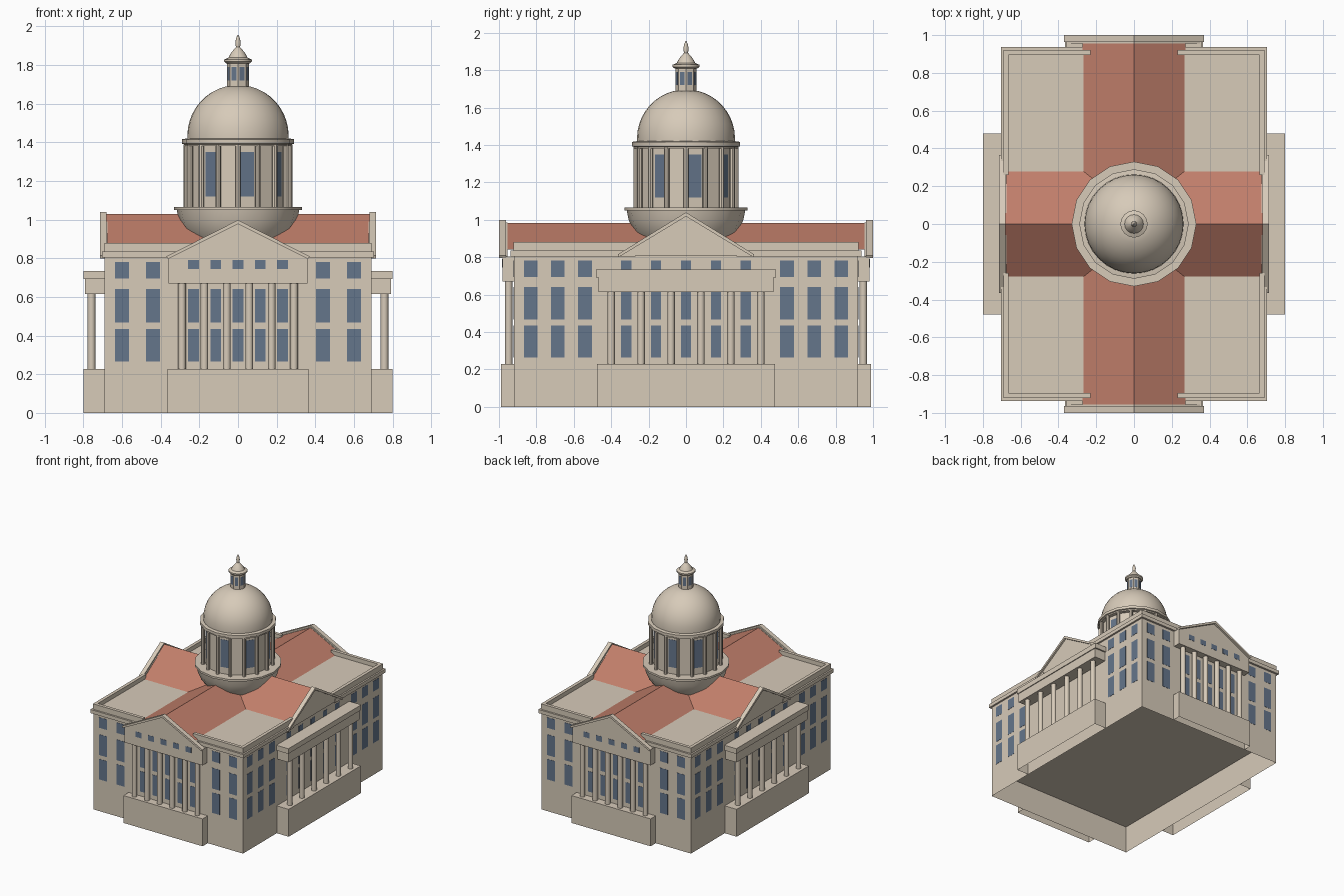
import bpy, bmesh, math
from mathutils import Matrix, Vector

if "Cube" in bpy.data.objects:
    bpy.data.objects.remove(bpy.data.objects["Cube"])


def material(name, rgb):
    m = bpy.data.materials.new(name)
    m.diffuse_color = (*rgb, 1)
    m.use_nodes = True
    m.node_tree.nodes["Principled BSDF"].inputs["Base Color"].default_value = m.diffuse_color
    return m


STONE = material("warm_stone", (0.68, 0.595, 0.485))
ROOF = material("red_roof", (0.53, 0.21, 0.145))
GLASS = material("blue_glass", (0.13, 0.18, 0.26))


def finish(name, bm, mat, smooth=False, recalc=True):
    if recalc:
        bmesh.ops.recalc_face_normals(bm, faces=bm.faces)
    me = bpy.data.meshes.new(name)
    bm.to_mesh(me)
    bm.free()
    me.materials.append(mat)
    ob = bpy.data.objects.new(name, me)
    bpy.context.collection.objects.link(ob)
    if smooth:
        bpy.ops.object.select_all(action='DESELECT')
        ob.select_set(True)
        bpy.context.view_layer.objects.active = ob
        bpy.ops.object.shade_smooth_by_angle(angle=math.radians(35))
    return ob


def add_box(bm, x0, x1, y0, y1, z0, z1, turn=0.0):
    c = Vector(((x0 + x1) / 2, (y0 + y1) / 2, (z0 + z1) / 2))
    size = (abs(x1 - x0), abs(y1 - y0), abs(z1 - z0), 1)
    bmesh.ops.create_cube(bm, size=1, matrix=Matrix.Rotation(turn, 4, 'Z')
                          @ Matrix.Translation(c) @ Matrix.Diagonal(size))


def boxes(name, mat, items):
    bm = bmesh.new()
    for b in items:
        add_box(bm, *b)
    return finish(name, bm, mat)


def open_box(name, mat, box, open_sides):
    """Box shell without the faces that look towards open_sides."""
    bm = bmesh.new()
    add_box(bm, *box)
    bm.normal_update()
    gone = [f for f in bm.faces
            if any(f.normal.dot(Vector(d)) > .9 for d in open_sides)]
    bmesh.ops.delete(bm, geom=gone, context='FACES')
    return finish(name, bm, mat, recalc=False)


def add_column(bm, x, y, z0, z1, r, sides=12):
    bmesh.ops.create_cone(bm, cap_ends=True, segments=sides, radius1=r, radius2=r,
                          depth=z1 - z0, matrix=Matrix.Translation((x, y, (z0 + z1) / 2)))


def gable(name, mat, outline, d0, d1, axis):
    """Extrude an (across, z) outline from d0 to d1 along the given axis."""
    def point(u, d, z):
        return (u, d, z) if axis == 'y' else (d, u, z)
    bm = bmesh.new()
    a = [bm.verts.new(point(u, d0, z)) for u, z in outline]
    b = [bm.verts.new(point(u, d1, z)) for u, z in outline]
    n = len(a)
    bm.faces.new(a)
    bm.faces.new(b[::-1])
    for i in range(n):
        bm.faces.new((a[i], b[i], b[(i + 1) % n], a[(i + 1) % n]))
    return finish(name, bm, mat)


def lathe(name, mat, profile, sides, smooth=True):
    """Spin an (r, z) profile about the vertical axis."""
    bm = bmesh.new()
    rings = []
    for r, z in profile:
        rings.append([bm.verts.new((r * math.cos(2 * math.pi * k / sides),
                                    r * math.sin(2 * math.pi * k / sides), z))
                      for k in range(sides)])
    for a, b in zip(rings, rings[1:]):
        for k in range(sides):
            j = (k + 1) % sides
            bm.faces.new((a[k], a[j], b[j], b[k]))
    bm.faces.new(rings[0])
    bm.faces.new(rings[-1])
    return finish(name, bm, mat, smooth)


SIDES = (-1, 1)
CORNERS = [(sx, sy) for sx in SIDES for sy in SIDES]
UP, DOWN = (0, 0, 1), (0, 0, -1)

# Main block with flat roof, standing on a hollow basement
boxes("main_block", STONE, [(-.69, .69, -.92, .92, .23, .845)])
open_box("basement_walls", STONE, (-.69, .69, -.92, .92, 0, .23), (UP, DOWN))

# Cornice and parapet round each corner of the block
cornice, parapet = [], []
for sx, sy in CORNERS:
    cornice += [(sx * .26, sx * .705, sy * .90, sy * .937, .805, .835),
                (sx * .67, sx * .705, sy * .27, sy * .937, .805, .835)]
    parapet += [(sx * .23, sx * .685, sy * .895, sy * .922, .83, .88),
                (sx * .665, sx * .692, sy * .26, sy * .922, .83, .88)]
boxes("cornice", STONE, cornice)
boxes("parapet", STONE, parapet)

# Crossing gable roofs
gable("long_roof", ROOF, [(-.273, .842), (0, .982), (.273, .842)], -.965, .965, 'y')
gable("cross_roof", ROOF, [(-.283, .842), (0, 1.028), (.283, .842)], -.685, .685, 'x')

# Pediments with raised raking edges on all four sides
for s in SIDES:
    end = "front" if s < 0 else "back"
    side = "left" if s < 0 else "right"
    gable(end + "_pediment", STONE, [(-.36, .80), (0, .985), (.36, .80)],
          s * .955, s * .982, 'y')
    gable(end + "_raking_edge", STONE,
          [(-.37, .81), (0, .998), (.37, .81), (.362, .796), (0, .978), (-.362, .796)],
          s * .963, s * 1.0, 'y')
    gable(side + "_pediment", STONE, [(-.355, .81), (0, 1.025), (.355, .81)],
          s * .675, s * .70, 'x')
    gable(side + "_raking_edge", STONE,
          [(-.365, .815), (0, 1.04), (.365, .815), (.36, .80), (0, 1.018), (-.36, .80)],
          s * .68, s * .715, 'x')

# Porticos: hollow plinths, beams and columns
beams = []
columns = bmesh.new()
for s in SIDES:
    end = "front" if s < 0 else "back"
    side = "left" if s < 0 else "right"
    open_box(end + "_plinth", STONE, (-.365, .365, s * .92, s * .988, 0, .228),
             (DOWN, (0, -s, 0)))
    open_box(side + "_plinth", STONE, (s * .69, s * .80, -.475, .475, 0, .228),
             (DOWN, (-s, 0, 0)))
    beams += [(-.36, .36, s * .88, s * .982, .67, .805),
              (s * .65, s * .793, -.468, .468, .615, .692),
              (s * .65, s * .80, -.48, .48, .692, .735)]
    for i in range(6):
        add_column(columns, -.29 + .116 * i, s * .948, .225, .675, .02)
        add_column(columns, s * .758, -.40 + .16 * i, .225, .62, .02)
boxes("portico_beams", STONE, beams)
finish("portico_columns", columns, STONE, True)

# Windows as thin plates on the walls
ROWS = ((.265, .435), (.468, .64), (.695, .782))
panes = []
for s in SIDES:
    def on_end(x, w, z0, z1, d=.92):
        panes.append((x - w / 2, x + w / 2, s * (d - .003), s * (d + .0015), z0, z1))

    def on_side(y, w, z0, z1):
        panes.append((s * .687, s * .6915, y - w / 2, y + w / 2, z0, z1))

    for z0, z1 in ROWS:
        for t in SIDES:
            for x in (.44, .60):
                on_end(t * x, .073, z0, z1)
            for y in (.54, .685, .83):
                on_side(t * y, .073, z0, z1)
        for i in range(-2, 3):
            on_side(i * .16, .055, z0, z1)
            if z0 < .6:
                on_end(i * .115, .055, z0, z1)
    for i in range(-2, 3):
        on_end(i * .115, .055, .745, .79, .982)
boxes("wall_windows", GLASS, panes)

# Dome base, drum and ring of columns
lathe("dome_base", STONE, [(.20, .84), (.245, .89), (.282, .94), (.307, 1.0),
                           (.317, 1.05)], 16)
lathe("dome_base_ledge", STONE, [(.33, 1.05), (.33, 1.066)], 16)
lathe("drum", STONE, [(.25, 1.06), (.25, 1.39)], 16, False)
ring = bmesh.new()
for k in range(16):
    a = math.radians(22.5 * k)
    add_column(ring, .268 * math.cos(a), .268 * math.sin(a), 1.06, 1.39, .014, 8)
finish("drum_columns", ring, STONE, True)
lathe("drum_cornice", STONE, [(.28, 1.38), (.28, 1.39), (.29, 1.393), (.29, 1.416),
                              (.265, 1.42)], 16)
ap = .25 * math.cos(math.pi / 16)
boxes("drum_windows", GLASS, [(ap - .004, ap + .0015, -.036, .036, 1.12, 1.35,
                               math.radians(11.25 + 45 * k)) for k in range(8)])

# Dome shell
shell = [(.262, 1.415)]
for i in range(10):
    a = math.radians(8.5 * i)
    shell.append((.262 * math.cos(a), 1.435 + .262 * math.sin(a)))
lathe("dome", STONE, shell, 32)

# Lantern with windows, ledge, cap and spire
lathe("lantern", STONE, [(.057, 1.68), (.057, 1.82)], 8, False)
ap = .057 * math.cos(math.pi / 8)
boxes("lantern_windows", GLASS, [(ap - .003, ap + .0015, -.013, .013, 1.72, 1.79,
                                  math.radians(22.5 + 45 * k)) for k in range(8)])
lathe("lantern_ledge", STONE, [(.06, 1.808), (.072, 1.818), (.072, 1.829)], 16)
lathe("lantern_cap", STONE, [(.07, 1.829), (.05, 1.838), (.043, 1.852), (.03, 1.871),
                             (.017, 1.885), (.011, 1.893), (.014, 1.915),
                             (.010, 1.938), (.003, 1.955)], 16)
